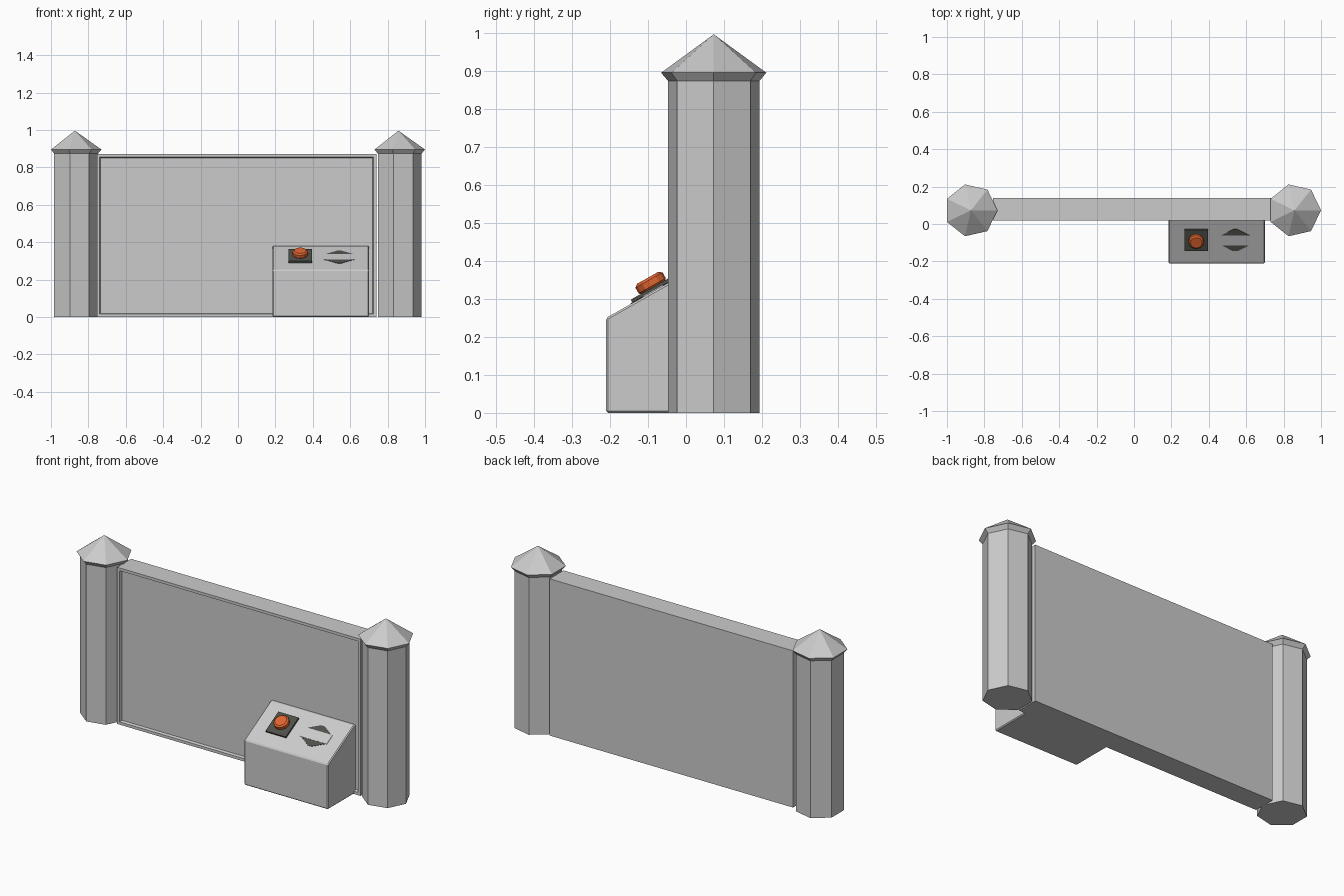
import bpy, bmesh, math
from mathutils import Matrix

if "Cube" in bpy.data.objects:
    bpy.data.objects.remove(bpy.data.objects["Cube"])


def material(name, rgb):
    m = bpy.data.materials.new(name)
    m.diffuse_color = (*rgb, 1)
    m.use_nodes = True
    m.node_tree.nodes["Principled BSDF"].inputs["Base Color"].default_value = m.diffuse_color
    return m


def finish(name, bm, matrix=Matrix(), mat=None):
    bmesh.ops.recalc_face_normals(bm, faces=bm.faces[:])
    bm.transform(matrix)
    mesh = bpy.data.meshes.new(name)
    bm.to_mesh(mesh)
    bm.free()
    ob = bpy.data.objects.new(name, mesh)
    bpy.context.collection.objects.link(ob)
    if mat:
        mesh.materials.append(mat)
    return ob


def lathe(name, sides, profile, matrix, mat=None):
    """Stack of regular polygons given as (radius, height); radius 0 makes a tip."""
    bm = bmesh.new()
    rings = []
    for r, z in profile:
        n = sides if r else 1
        rings.append([bm.verts.new((r * math.cos(math.tau * k / sides),
                                    r * math.sin(math.tau * k / sides), z)) for k in range(n)])
    for a, b in zip(rings, rings[1:]):
        for k in range(sides):
            j = (k + 1) % sides
            bm.faces.new([a[k], a[j], b[0]] if len(b) == 1 else [a[k], a[j], b[j], b[k]])
    bm.faces.new(rings[0])
    if len(rings[-1]) > 1:
        bm.faces.new(rings[-1])
    return finish(name, bm, matrix, mat)


def prism(name, points, direction, matrix=Matrix(), mat=None):
    """Extrude a flat outline along a direction."""
    bm = bmesh.new()
    face = bm.faces.new([bm.verts.new(p) for p in points])
    ext = bmesh.ops.extrude_face_region(bm, geom=[face])
    bmesh.ops.translate(bm, vec=direction,
                        verts=[e for e in ext["geom"] if isinstance(e, bmesh.types.BMVert)])
    return finish(name, bm, matrix, mat)


orange = material("orange", (0.75, 0.13, 0.03))
dark = material("dark", (0.08, 0.08, 0.07))

# Seven-sided posts with flared pointed caps
for name, x in (("left_post", -0.872), ("right_post", 0.858)):
    lathe(name, 7, [(0.123, 0), (0.123, 0.873), (0.142, 0.895), (0, 0.996)],
          Matrix.Translation((x, 0.073, 0)))

# Wall with a raised rim around the recessed front panel
bm = bmesh.new()
bmesh.ops.create_cube(bm, size=1)
bm.transform(Matrix.Translation((-0.0075, 0.079, 0.435)) @ Matrix.Diagonal((1.495, 0.122, 0.87, 1)))
front = min(bm.faces, key=lambda f: f.calc_center_median().y)
bmesh.ops.inset_region(bm, faces=[front], thickness=0.022)
bmesh.ops.inset_region(bm, faces=[front], thickness=0.006, depth=-0.015)
finish("wall", bm)

# Console with sloping top
tilt = math.atan2(0.13, 0.23)
x0, x1 = 0.185, 0.70
console = prism("console", [(x0, -0.21, 0), (x0, 0.036, 0), (x0, 0.036, 0.38),
                            (x0, 0.02, 0.38), (x0, -0.21, 0.25)], (x1 - x0, 0, 0))
bev = console.modifiers.new("bevel", "BEVEL")
bev.width = 0.005
bev.segments = 1

# Controls laid out in the plane of the slope
slope = Matrix.Translation((0, -0.21, 0.25)) @ Matrix.Rotation(tilt, 4, "X")
prism("button_plate", [(0.27, 0.08, -0.002), (0.395, 0.08, -0.002),
                       (0.395, 0.21, -0.002), (0.27, 0.21, -0.002)], (0, 0, 0.012), slope, dark)
lathe("button", 12, [(0.036, 0.008), (0.041, 0.014), (0.041, 0.031), (0.032, 0.038)],
      slope @ Matrix.Translation((0.333, 0.147, 0)), orange)

# Finger grips above and below the slot plate
cx, cv = 0.542, 0.142
for name, s in (("upper_grip", 1), ("lower_grip", -1)):
    prism(name, [(cx - 0.075, cv + s * 0.03, -0.002), (cx + 0.075, cv + s * 0.03, -0.002),
                 (cx + 0.012, cv + s * 0.067, -0.002), (cx - 0.012, cv + s * 0.067, -0.002)],
          (0, 0, 0.004), slope, dark)
prism("slot_plate", [(cx - 0.082, cv - 0.03, -0.002), (cx + 0.082, cv - 0.03, -0.002),
                     (cx + 0.082, cv + 0.03, -0.002), (cx - 0.082, cv + 0.03, -0.002)],
      (0, 0, 0.005), slope)
